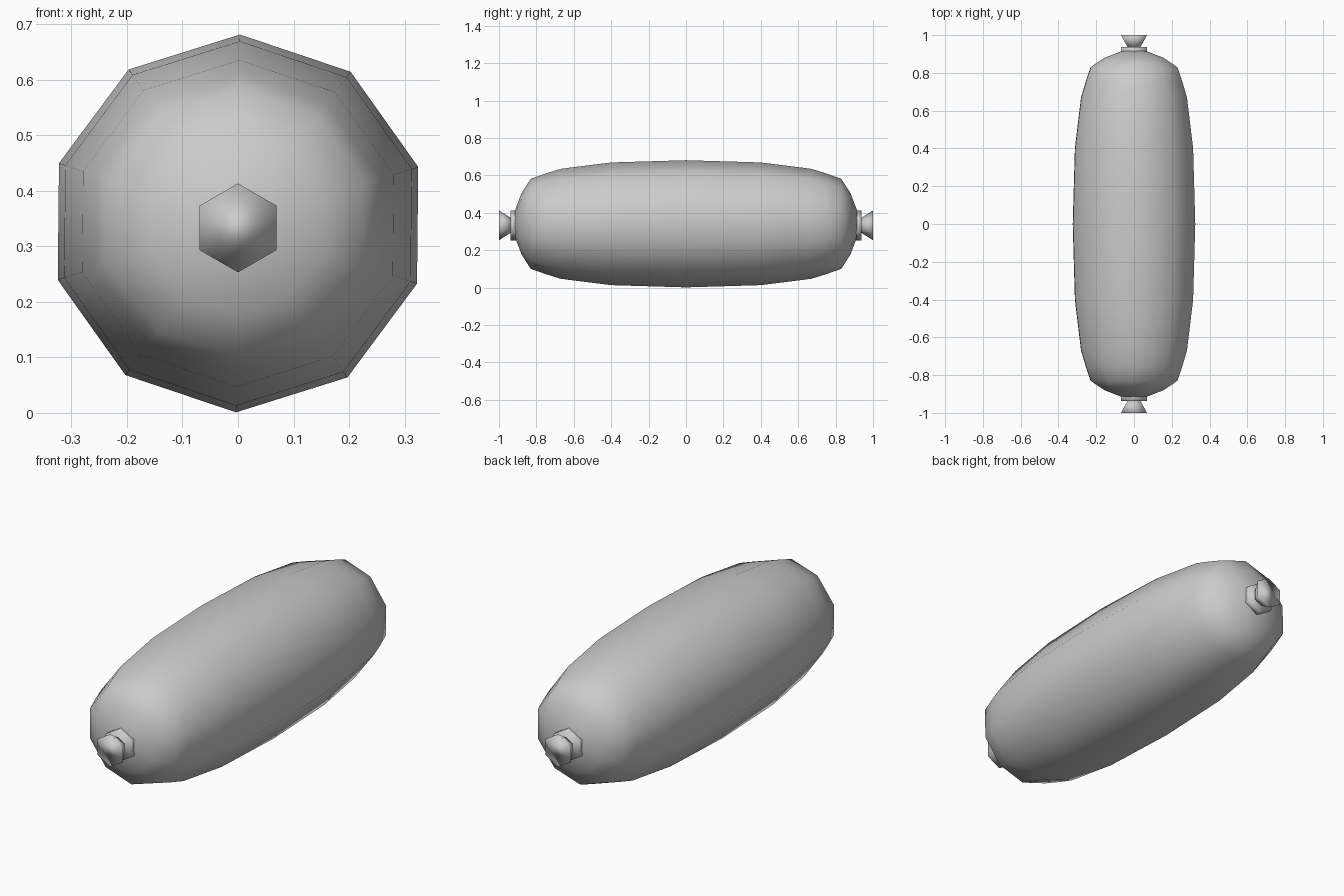
import bpy, math

cube = bpy.data.objects.get("Cube")
if cube:
    bpy.data.objects.remove(cube, do_unlink=True)

# Single flat colour
grey = bpy.data.materials.new("plain_grey")
grey.use_nodes = True
COLOUR = (0.6, 0.6, 0.6, 1.0)
grey.diffuse_color = COLOUR
grey.node_tree.nodes["Principled BSDF"].inputs["Base Color"].default_value = COLOUR


def lathe(name, profile, sides, height, twist=0.0):
    """Revolve (y, radius) points about the y axis, closing both ends."""
    verts, faces = [], []
    for y, r in profile:
        for i in range(sides):
            a = math.tau * i / sides + twist
            verts.append((r * math.sin(a), y, height + r * math.cos(a)))
    for k in range(len(profile) - 1):
        for i in range(sides):
            j = (i + 1) % sides
            a, b = k * sides, (k + 1) * sides
            faces.append((a + i, b + i, b + j, a + j))
    last = (len(profile) - 1) * sides
    faces.append(tuple(range(sides)))
    faces.append(tuple(last + i for i in reversed(range(sides))))
    mesh = bpy.data.meshes.new(name)
    mesh.from_pydata(verts, [], faces)
    mesh.materials.append(grey)
    mesh.shade_smooth()
    obj = bpy.data.objects.new(name, mesh)
    bpy.context.collection.objects.link(obj)
    return obj


# Ten-sided sausage body, symmetric about its middle
half = [(0.4, 0.328), (0.67, 0.294), (0.75, 0.269),
        (0.83, 0.241), (0.88, 0.163), (0.915, 0.07)]
body = [(-y, r) for y, r in reversed(half)] + [(0, 0.34)] + half
lathe("sausage_body", body, 10, 0.341, math.radians(0.6))

# Tied casing ends: a collar against the body and a flared tip
for side, s in (("front", -1), ("back", 1)):
    collar = [(0.90, 0.08), (0.937, 0.08)]
    tip = [(0.93, 0.035), (1.0, 0.08)]
    for part, points in (("collar", collar), ("flared_tip", tip)):
        lathe(f"{side}_{part}", sorted((s * y, r) for y, r in points), 6, 0.333)
